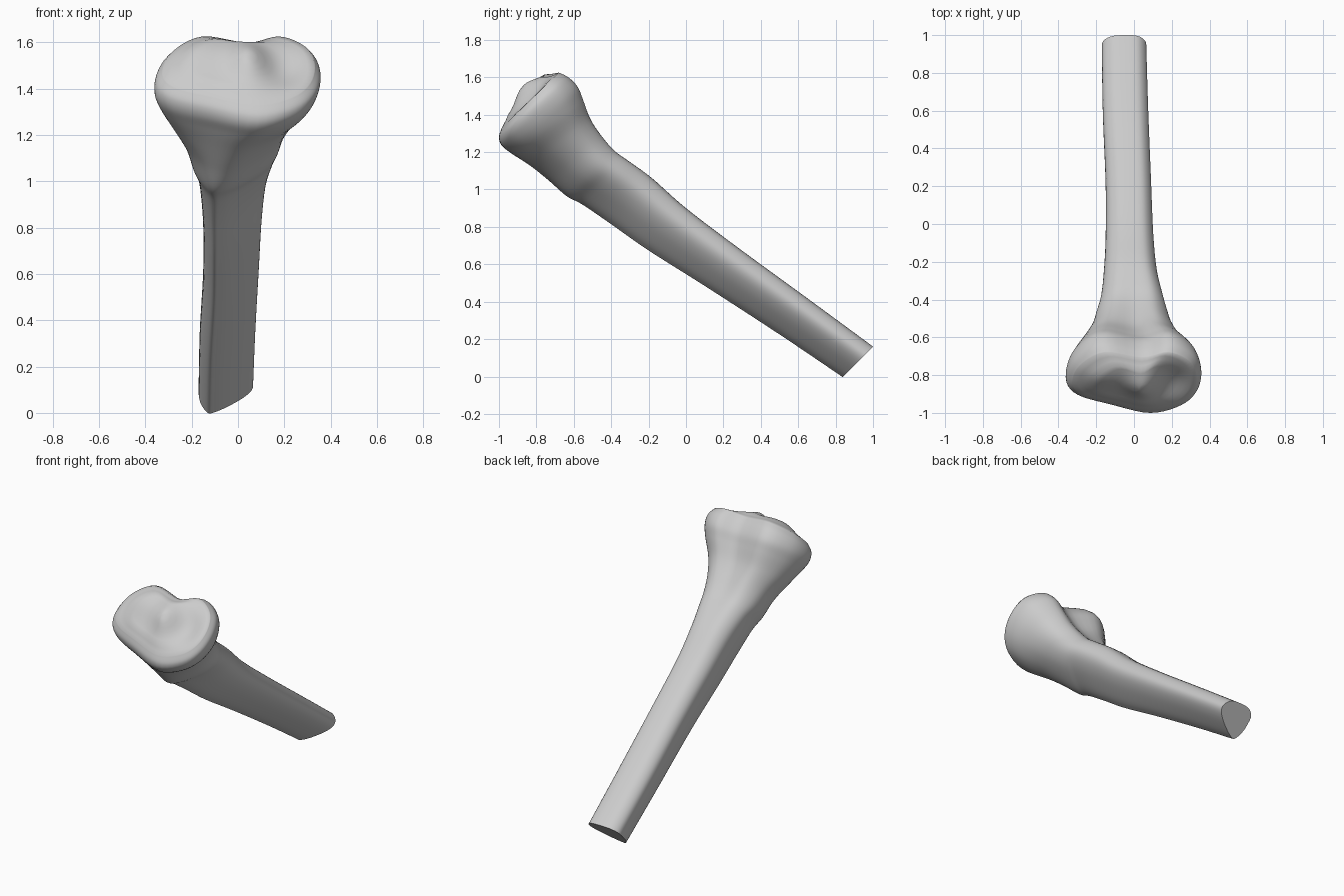
import bpy
import bmesh
import math
from mathutils import Vector

cube = bpy.data.objects.get("Cube")
if cube:
    bpy.data.objects.remove(cube, do_unlink=True)

# Cross-section outlines (across, lower-to-upper), both in the 0..1 range
SHAFT_OUTLINE = [(.17, 0), (.04, .25), (0, .55), (.03, .8), (.22, .96), (.52, 1),
                 (.83, .97), (1, .8), (1, .62), (.83, .4), (.52, .15), (.3, .02)]
HEAD_OUTLINE = [(.33, .12), (.08, .26), (0, .46), (.06, .77), (.26, 1), (.56, .91),
                (.77, 1), (.94, .85), (1, .6), (.97, .32), (.85, .11), (.62, 0)]

# Stations: lower edge y z, upper edge y z, x range, share of head outline
STATIONS = [
    (.84, 0, 1, .16, -.17, .06, 0),
    (.5, .23, .66, .41, -.165, .07, 0),
    (.1, .49, .29, .68, -.15, .085, 0),
    (-.2, .68, 0, .9, -.15, .097, 0),
    (-.4, .82, -.18, 1.06, -.16, .115, .04),
    (-.55, .92, -.3, 1.15, -.175, .145, .12),
    (-.64, .965, -.38, 1.21, -.2, .17, .28),
    (-.74, 1.05, -.45, 1.29, -.23, .2, .5),
    (-.84, 1.13, -.51, 1.38, -.285, .25, .75),
    (-.93, 1.19, -.55, 1.48, -.335, .315, .95),
    (-.985, 1.235, -.58, 1.55, -.36, .347, 1),
    (-1, 1.28, -.63, 1.6, -.355, .355, 1),
    (-.985, 1.33, -.68, 1.625, -.325, .33, 1),
]
AROUND = 5
ALONG = 6


def spline(a, b, c, d, t):
    """Catmull-Rom blend of four equal-length tuples."""
    return [q + .5 * t * (r - p + t * (2 * p - 5 * q + 4 * r - s + t * (3 * (q - r) + s - p)))
            for p, q, r, s in zip(a, b, c, d)]


def closed_curve(points):
    n = len(points)
    return [spline(*(points[(i + k) % n] for k in (-1, 0, 1, 2)), j / AROUND)
            for i in range(n) for j in range(AROUND)]


def open_curve(points):
    last = len(points) - 1
    result = []
    for i in range(last):
        quad = [points[min(max(i + k, 0), last)] for k in (-1, 0, 1, 2)]
        result += [spline(*quad, j / ALONG) for j in range(ALONG)]
    return result + [list(points[last])]


def bump(x, v, cx, cv, rx, rv):
    return math.exp(-((x - cx) / rx) ** 2 - ((v - cv) / rv) ** 2)


def joint_height(x, v):
    """Relief of the joint surface: two dishes parted by a spine."""
    spine = .06 * bump(x, v, .05, .55, .08, .26)
    left_dish = .03 * bump(x, v, .21, .5, .11, .3)
    right_rise = .035 * bump(x, v, -.15, .7, .16, .3)
    return spine + right_rise - left_dish


shaft_curve = closed_curve(SHAFT_OUTLINE)
head_curve = closed_curve(HEAD_OUTLINE)


def section(station):
    yl, zl, yu, zu, x0, x1, mix = station
    ring = []
    for a, b in zip(shaft_curve, head_curve):
        u = a[0] + (b[0] - a[0]) * mix
        v = a[1] + (b[1] - a[1]) * mix
        ring.append(Vector((x0 + (x1 - x0) * u, yl + (yu - yl) * v, zl + (zu - zl) * v)))
    return ring


bm = bmesh.new()


def bridge(first, second):
    n = len(first)
    for i in range(n):
        j = (i + 1) % n
        bm.faces.new((first[i], first[j], second[j], second[i]))


# Shaft and flared head
rings = [[bm.verts.new(p) for p in section(s)] for s in open_curve(STATIONS)]
for first, second in zip(rings, rings[1:]):
    bridge(first, second)

# Cut end of the shaft
bm.faces.new(rings[0])

# Joint surface on the head
yl, zl, yu, zu, x0, x1, mix = STATIONS[-1]
rim = section(STATIONS[-1])
slope = Vector((0, yu - yl, zu - zl))
normal = Vector((0, yl - yu, 0)).cross(Vector((1, 0, 0)))
normal = Vector((0, -slope.z, slope.y)).normalized()
origin = Vector((0, yl, zl))
centre = sum(rim, Vector()) / len(rim)


def joint_point(p, scale):
    q = centre.lerp(p, scale)
    v = (q - origin).dot(slope) / slope.length_squared
    fade = min(1, (1 - scale) / .3)
    return q + normal * (joint_height(q.x, v) * fade + .02 * fade)


previous = rings[-1]
for step in range(1, 10):
    scale = 1 - step / 10
    ring = [bm.verts.new(joint_point(p, scale)) for p in rim]
    bridge(previous, ring)
    previous = ring
middle = bm.verts.new(joint_point(centre, 0))
for i, vert in enumerate(previous):
    bm.faces.new((vert, previous[(i + 1) % len(previous)], middle))

bmesh.ops.recalc_face_normals(bm, faces=bm.faces)
mesh = bpy.data.meshes.new("shin_bone")
bm.to_mesh(mesh)
bm.free()
bone = bpy.data.objects.new("shin_bone", mesh)
bpy.context.collection.objects.link(bone)

# Plain grey material
grey = bpy.data.materials.new("light_grey")
grey.use_nodes = True
colour = (.6, .6, .6, 1)
grey.diffuse_color = colour
for node in grey.node_tree.nodes:
    if node.type == 'BSDF_PRINCIPLED':
        node.inputs["Base Color"].default_value = colour
mesh.materials.append(grey)

# Smooth skin with a crisp cut end
bpy.ops.object.select_all(action='DESELECT')
bone.select_set(True)
bpy.context.view_layer.objects.active = bone
bpy.ops.object.shade_smooth_by_angle(angle=math.radians(55))
